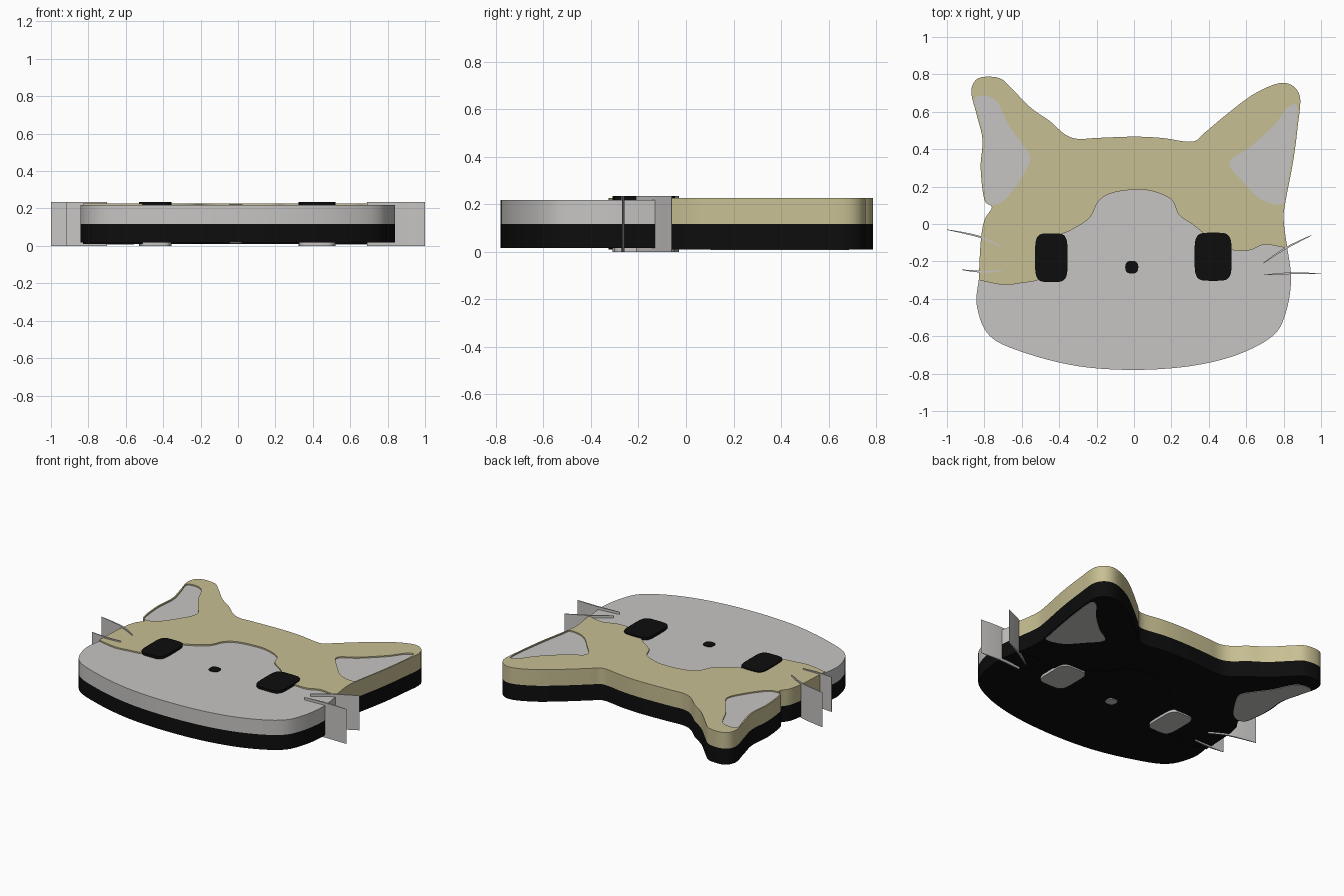
import bpy
import bmesh
import math
from mathutils import Vector

default_cube = bpy.data.objects.get("Cube")
if default_cube:
    bpy.data.objects.remove(default_cube, do_unlink=True)


def make_material(name, red, green, blue):
    material = bpy.data.materials.new(name)
    material.use_nodes = True
    colour = (red, green, blue, 1)
    material.diffuse_color = colour
    material.node_tree.nodes["Principled BSDF"].inputs["Base Color"].default_value = colour
    return material


GREY = make_material("pale grey", 0.57, 0.56, 0.55)
TAN = make_material("tan", 0.57, 0.52, 0.29)
BLACK = make_material("black", 0.004, 0.004, 0.004)


def smooth_path(hundredths, closed=False, steps=5):
    """Catmull-Rom curve through points given in hundredths of a unit."""
    points = [Vector(point) / 100 for point in hundredths]
    count = len(points)
    result = []
    for i in range(count if closed else count - 1):
        if closed:
            a, b, c, d = (points[(i + k) % count] for k in (-1, 0, 1, 2))
        else:
            a, b, c, d = (points[min(max(i + k, 0), count - 1)] for k in (-1, 0, 1, 2))
        for step in range(steps):
            t = step / steps
            result.append(b + (c - a) * t / 2
                          + (2 * a - 5 * b + 4 * c - d) * t * t / 2
                          + (3 * b - a - 3 * c + d) * t ** 3 / 2)
    if not closed:
        result.append(points[-1])
    return result


def rounded_box(x, y, half_width, half_depth, squareness, sides=32):
    """Superellipse outline, from round to nearly square."""
    def bend(value):
        return math.copysign(abs(value) ** (2 / squareness), value)
    angles = [math.tau * i / sides for i in range(sides)]
    return [Vector((x + half_width * bend(math.cos(a)), y + half_depth * bend(math.sin(a))))
            for a in angles]


def prism(name, outline, bottom, top, material):
    """Straight-sided slab with the given outline."""
    bm = bmesh.new()
    lower = [bm.verts.new((p.x, p.y, bottom)) for p in outline]
    upper = [bm.verts.new((p.x, p.y, top)) for p in outline]
    bm.faces.new(lower)
    bm.faces.new(upper)
    for i in range(len(outline)):
        bm.faces.new((lower[i - 1], lower[i], upper[i], upper[i - 1]))
    bmesh.ops.recalc_face_normals(bm, faces=bm.faces)
    mesh = bpy.data.meshes.new(name)
    bm.to_mesh(mesh)
    bm.free()
    mesh.materials.append(material)
    part = bpy.data.objects.new(name, mesh)
    bpy.context.collection.objects.link(part)
    parts.append(part)
    return part


parts = []
MIDDLE = 0.118
FULL_TOP = 0.235

# Head outline: crown with both ears, chin, and the line dividing fur from muzzle
crown = smooth_path([
    (-83, -30), (-82, -10), (-80, 2), (-76, 9), (-80, 13), (-82, 30), (-81, 45),
    (-84, 58), (-87, 71), (-83, 78), (-72, 78), (-65, 72), (-55, 62), (-45, 55),
    (-37, 48), (-30, 45.5), (-20, 46), (0, 46.7), (15, 46), (31, 44), (38, 49),
    (50, 59), (65, 70), (80, 75.5), (88.5, 69), (87.5, 52), (85, 33), (81, 12),
    (80, 2), (82, -13)])
chin = smooth_path([
    (82, -13), (84, -30), (81, -48), (74, -60), (55, -70), (30, -76), (0, -78),
    (-30, -76), (-58, -69), (-77, -60), (-84, -44), (-83, -30)])
hairline = smooth_path([
    (82, -13), (70, -11), (62, -14), (53, -14), (45, -11), (36, -4), (31, 0),
    (24, 5), (20, 13), (10, 17.5), (0, 18.3), (-12, 16.5), (-19, 12), (-24, 3),
    (-35, -4), (-42, -7), (-45, -18), (-50, -29), (-60, -31.5), (-70, -32.5), (-83, -30)])
fur_outline = crown + hairline[1:-1]
muzzle_outline = chin + hairline[-2:0:-1]

# Two-layer head: black backing below, coloured layer above
prism("fur_backing", fur_outline, 0.01, MIDDLE, BLACK)
fur = prism("fur", fur_outline, MIDDLE, 0.227, TAN)
prism("muzzle_backing", muzzle_outline, 0.017, MIDDLE, BLACK)
prism("muzzle", muzzle_outline, MIDDLE, 0.218, GREY)

# Inner ears, sunk slightly into the fur
inner_ears = {
    "right": [(-85.5, 67), (-79, 68.5), (-73, 65), (-67, 53), (-60, 43), (-55.5, 35),
              (-60, 25), (-68, 14), (-74, 10.5), (-79, 13), (-81, 30), (-80, 45), (-83, 58)],
    "left": [(87, 63.5), (82, 62), (75, 53), (62, 41), (51, 33), (58, 23), (68, 13),
             (79, 10.5), (81, 17), (84, 33), (86.7, 52)],
}
for side, points in inner_ears.items():
    outline = smooth_path(points, closed=True)
    prism(side + "_inner_ear", outline, 0.007, 0.219, GREY)
    cutter = prism(side + "_ear_cutter", outline, 0.214, 0.3, TAN)
    parts.remove(cutter)
    cut = fur.modifiers.new(side + "_ear_recess", "BOOLEAN")
    cut.operation = "DIFFERENCE"
    cut.solver = "EXACT"
    cut.object = cutter
    bpy.context.view_layer.objects.active = fur
    bpy.ops.object.modifier_apply(modifier=cut.name)
    bpy.data.objects.remove(cutter, do_unlink=True)

# Eyes and nose: black above, grey plugs showing underneath
features = {
    "right_eye": rounded_box(-0.442, -0.18, 0.087, 0.13, 4.5),
    "left_eye": rounded_box(0.423, -0.175, 0.099, 0.129, 4.5),
    "nose": rounded_box(-0.012, -0.231, 0.035, 0.034, 2.6),
}
for name, outline in features.items():
    is_nose = name == "nose"
    prism(name, outline, MIDDLE, 0.222 if is_nose else FULL_TOP, BLACK)
    prism(name + "_plug", outline, 0.012 if is_nose else 0, MIDDLE, GREY)

# Whiskers: thin upright blades, tapering at both ends
whiskers = {
    "right_upper_whisker": [(-100, -3), (-82, -7), (-70, -13)],
    "right_lower_whisker": [(-92, -24.5), (-81, -25.5), (-70, -25)],
    "left_upper_whisker": [(95, -6), (81, -13), (69, -21)],
    "left_lower_whisker": [(100, -26.7), (85, -26.3), (69, -27.3)],
}
for name, points in whiskers.items():
    path = smooth_path(points)
    across = (path[-1] - path[0]).normalized().orthogonal()
    last = len(path) - 1
    offsets = [across * (0.001 + 0.004 * math.sin(math.pi * i / last)) for i in range(last + 1)]
    near = [p + o for p, o in zip(path, offsets)]
    far = [p - o for p, o in zip(path, offsets)]
    prism(name, near + far[::-1], 0, FULL_TOP, GREY)

# Smooth walls with crisp rims
bpy.ops.object.select_all(action="DESELECT")
for part in parts:
    part.select_set(True)
bpy.context.view_layer.objects.active = parts[0]
bpy.ops.object.shade_smooth_by_angle(angle=math.radians(35))
